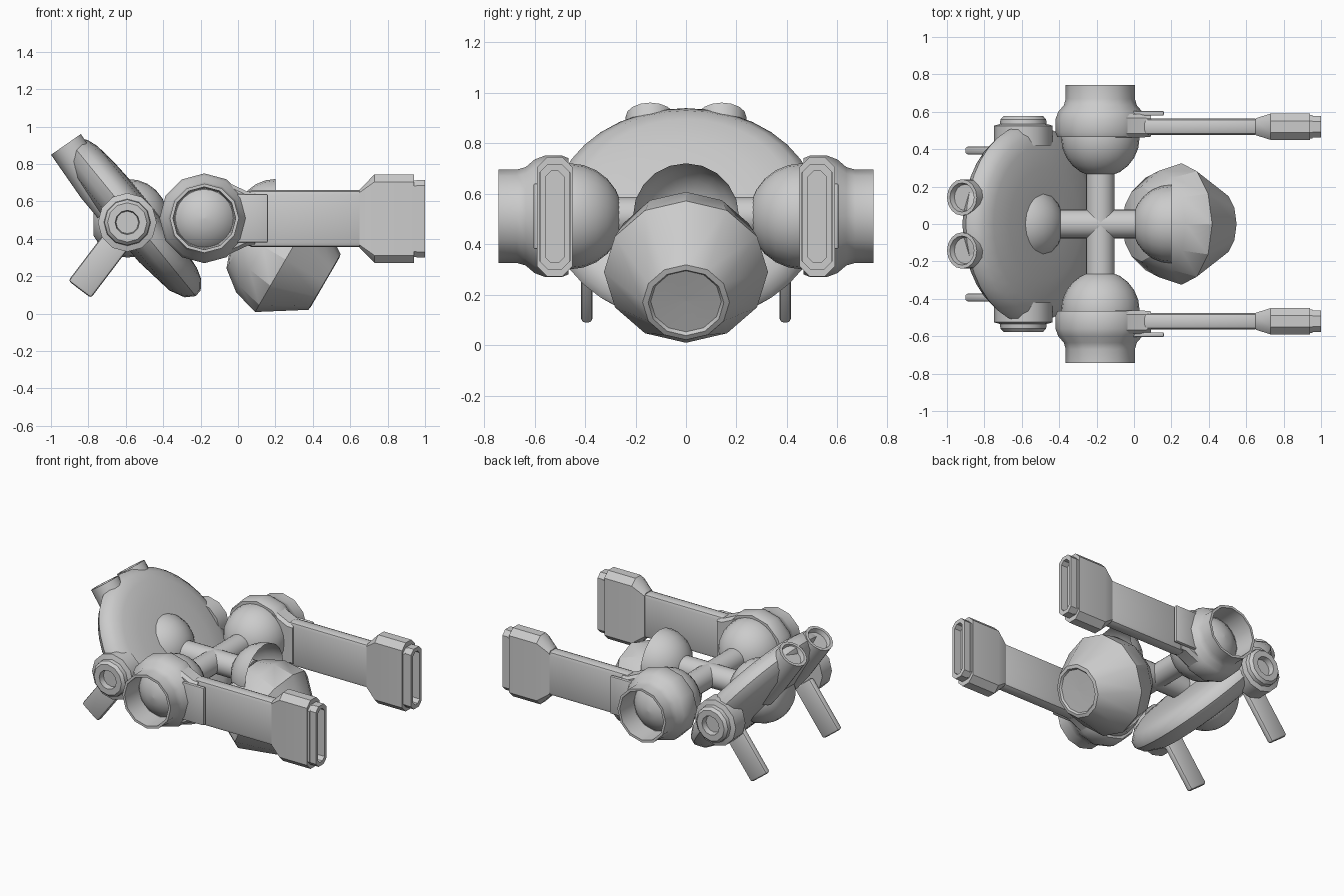
import bpy, bmesh, math
from mathutils import Matrix, Vector

if "Cube" in bpy.data.objects:
    bpy.data.objects.remove(bpy.data.objects["Cube"])

grey = bpy.data.materials.new("light_grey")
grey.diffuse_color = (0.6, 0.6, 0.6, 1)
grey.use_nodes = True
grey.node_tree.nodes["Principled BSDF"].inputs["Base Color"].default_value = grey.diffuse_color


def finish(name, bm, angle=35):
    bmesh.ops.remove_doubles(bm, verts=bm.verts, dist=1e-5)
    bmesh.ops.recalc_face_normals(bm, faces=bm.faces)
    me = bpy.data.meshes.new(name)
    bm.to_mesh(me)
    bm.free()
    ob = bpy.data.objects.new(name, me)
    bpy.context.collection.objects.link(ob)
    me.materials.append(grey)
    bpy.ops.object.select_all(action='DESELECT')
    ob.select_set(True)
    bpy.context.view_layer.objects.active = ob
    bpy.ops.object.shade_smooth_by_angle(angle=math.radians(angle))
    return ob


def loft(bm, rings):
    """Skin a list of equally long point rings."""
    loops = [[bm.verts.new(p) for p in ring] for ring in rings]
    n = len(loops[0])
    for a, b in zip(loops, loops[1:]):
        for i in range(n):
            j = (i + 1) % n
            bm.faces.new((a[i], a[j], b[j], b[i]))
    return loops


def lathe(name, profile, centre, axis, seg=12, angle=35, caps=True):
    """Revolve (radius, height) points around an axis."""
    m = Matrix.Translation(centre) @ Vector(axis).to_track_quat('Z', 'Y').to_matrix().to_4x4()
    rings = []
    for r, h in profile:
        r = max(r, 1e-4)
        rings.append([m @ Vector((r * math.cos(math.tau * i / seg), r * math.sin(math.tau * i / seg), h))
                      for i in range(seg)])
    bm = bmesh.new()
    loops = loft(bm, rings)
    if caps:
        bm.faces.new(loops[0])
        bm.faces.new(loops[-1])
    return finish(name, bm, angle)


def arc(radius, start, end, steps):
    """Profile points on a sphere, by latitude in degrees."""
    lats = [math.radians(start + (end - start) * i / steps) for i in range(steps + 1)]
    return [(radius * math.cos(a), radius * math.sin(a)) for a in lats]


def box(name, centre, size, tilt=0, bevel=0.02):
    bm = bmesh.new()
    bmesh.ops.create_cube(bm, size=1)
    bmesh.ops.scale(bm, vec=size, verts=bm.verts)
    bmesh.ops.bevel(bm, geom=bm.edges[:], offset=bevel, segments=2, profile=0.5, affect='EDGES')
    bmesh.ops.transform(bm, verts=bm.verts,
                        matrix=Matrix.Translation(centre) @ Matrix.Rotation(tilt, 4, 'Y'))
    return finish(name, bm)


def octagon(x, y, hy, hz, c, z=0.508):
    """Chamfered rectangle across the arm."""
    pts = [(hy, hz - c), (hy - c, hz), (c - hy, hz), (-hy, hz - c),
           (-hy, c - hz), (c - hy, -hz), (hy - c, -hz), (hy, c - hz)]
    return [(x, y + a, z + b) for a, b in pts]


HUB_X, Z = -0.18, 0.51

# Cross-shaped axle
lathe("side_axle", [(0.077, -0.4), (0.077, 0.4)], (HUB_X, 0, Z), (0, 1, 0), 20)
lathe("long_axle", [(0.078, -0.4), (0.078, 0.3)], (HUB_X, 0, Z), (1, 0, 0), 20)

# Rear ball joint and open front hood
ball = arc(0.21, -90, 90, 12)
lathe("rear_joint", arc(0.21, -64, 90, 10), (-0.585, 0, Z), (1, 0, 0), 24)
lathe("front_hood", arc(0.21, -90, 0, 6), (0.2, 0, Z), (1, 0, 0), 20, caps=False)

# Faceted front ball, tapering to a flat end
lathe("front_ball", [(0, -0.28), (0.2, -0.21), (0.285, -0.1), (0.325, 0.04),
                     (0.172, 0.28), (0.15, 0.284), (0.14, 0.272), (0, 0.268)],
      (0.22, 0, 0.31), (0.86, 0, -0.5), 12, 28)

# Tilted dish at the rear
lathe("rear_dish", [(0, -0.115), (0.2, -0.11), (0.42, -0.08), (0.5, -0.04), (0.532, 0.01),
                    (0.525, 0.05), (0.48, 0.09), (0.42, 0.11), (0.3, 0.124), (0.18, 0.13), (0, 0.13)],
      (-0.57, 0, 0.5), (0.775, 0, 0.632), 36, 40)

for side, s in (("left", 1), ("right", -1)):
    out = (0, s, 0)
    # Ball joint and the collar around it
    lathe(side + "_joint", ball, (HUB_X, s * 0.46, Z), out, 24)
    lathe(side + "_collar", [(0.2, 0.465), (0.23, 0.465), (0.24, 0.49), (0.24, 0.56), (0.225, 0.6),
                             (0.195, 0.635), (0.185, 0.67), (0.185, 0.742), (0.168, 0.742),
                             (0.16, 0.6), (0.1, 0.6)], (HUB_X, 0, Z), out, 12)

    # Arm bracket, guard fin and arm
    bm = bmesh.new()
    loops = loft(bm, [octagon(-0.1, s * 0.525, 0.062, 0.215, 0.02),
                      octagon(0.05, s * 0.525, 0.062, 0.145, 0.02),
                      octagon(0.09, s * 0.525, 0.058, 0.14, 0.02)])
    bm.faces.new(loops[0])
    bm.faces.new(loops[-1])
    finish(side + "_bracket", bm)
    box(side + "_guard_fin", (0.075, s * 0.592, 0.51), (0.17, 0.026, 0.26), 0, 0.008)
    box(side + "_arm", (0.36, s * 0.52, 0.508), (0.62, 0.088, 0.305), 0, 0.025)

    # Hollow block on the end of the arm
    bm = bmesh.new()
    loops = loft(bm, [octagon(x, s * 0.52, hy, hz, c) for x, hy, hz, c in (
        (0.65, 0.045, 0.155, 0.015), (0.73, 0.07, 0.237, 0.04), (0.94, 0.07, 0.237, 0.04),
        (0.94, 0.062, 0.205, 0.03), (0.955, 0.062, 0.205, 0.03), (0.955, 0.058, 0.208, 0.03),
        (1.0, 0.058, 0.208, 0.03), (1.0, 0.036, 0.182, 0.022), (0.95, 0.036, 0.182, 0.022))])
    bm.faces.new(loops[0])
    bm.faces.new(loops[-1])
    finish(side + "_end_block", bm)

    # Hub on the rim of the dish
    lathe(side + "_rim_hub", [(0.157, 0.42), (0.157, 0.525), (0.125, 0.535), (0.122, 0.56), (0.105, 0.578),
                              (0.065, 0.578), (0.06, 0.54), (0, 0.54)], (-0.592, 0, 0.488), out, 12)

    # Tube on top of the dish
    lathe(side + "_tube", [(0.085, -0.42), (0.097, -0.28), (0.097, 0), (0.078, 0), (0.07, -0.03), (0, -0.03)],
          (-0.92, s * 0.142, 0.905), (-0.57, 0, 0.82), 16)

    # Rear leg plate
    box(side + "_leg", (-0.735, s * 0.393, 0.277), (0.152, 0.045, 0.37), 0.65, 0.015)
